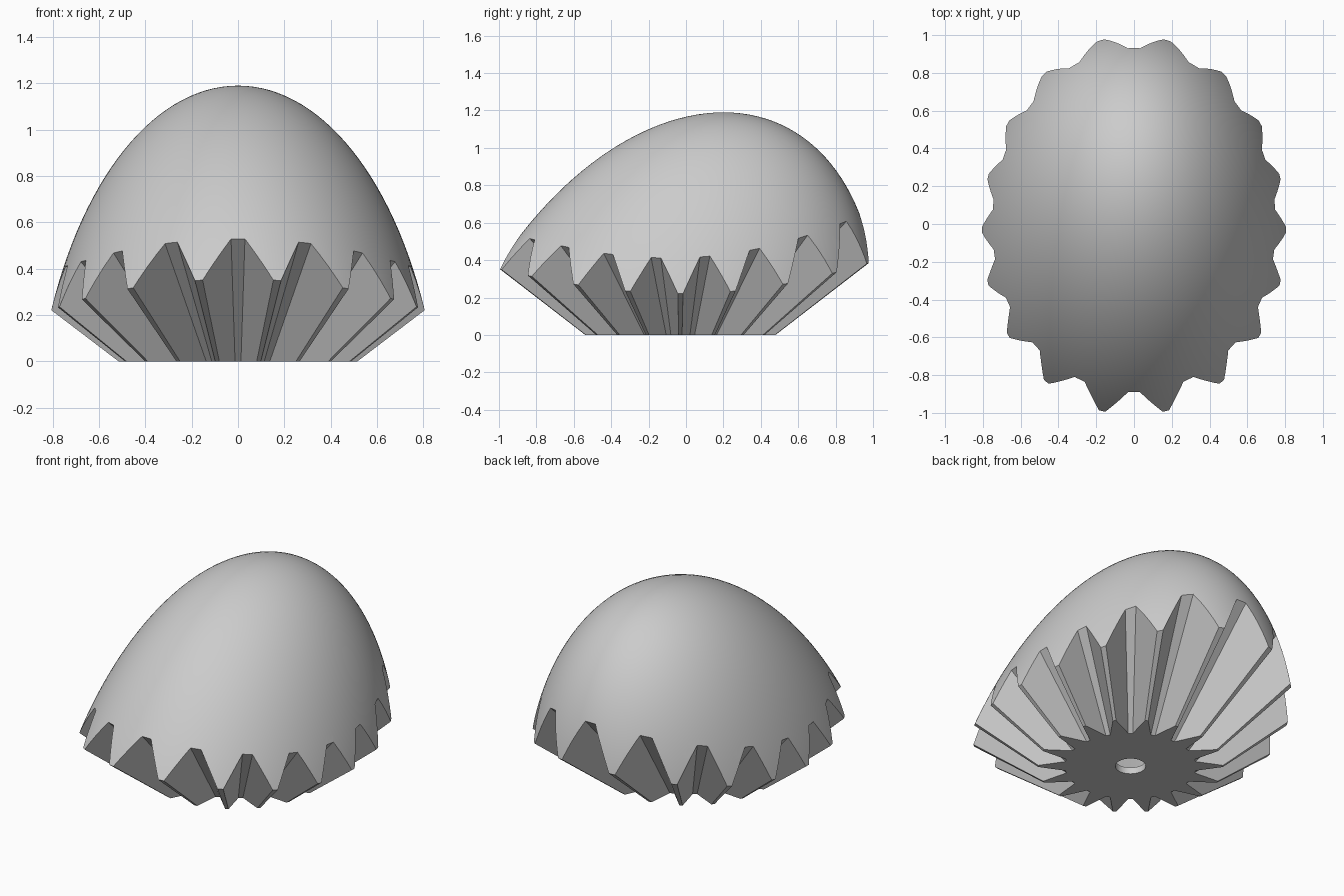
import bpy, bmesh
from math import sin, cos, pi, radians

cube = bpy.data.objects.get("Cube")
if cube:
    bpy.data.objects.remove(cube)

FLUTES = 18
CENTRE_Y = -0.03

grey = bpy.data.materials.new("plain grey")
grey.use_nodes = True
GREY = (0.6, 0.6, 0.6, 1)
grey.diffuse_color = GREY
grey.node_tree.nodes["Principled BSDF"].inputs["Base Color"].default_value = GREY


def new_object(name, bm):
    bmesh.ops.recalc_face_normals(bm, faces=bm.faces)
    mesh = bpy.data.meshes.new(name)
    bm.to_mesh(mesh)
    bm.free()
    mesh.materials.append(grey)
    obj = bpy.data.objects.new(name, mesh)
    bpy.context.collection.objects.link(obj)
    return obj


def leaning_dome(name, shrink=0.0):
    """Ellipsoid whose level slices slide backwards with height."""
    bm = bmesh.new()
    bmesh.ops.create_uvsphere(bm, u_segments=128, v_segments=80, radius=1)
    for v in bm.verts:
        z = v.co.z * (1.64 - shrink) - 0.45
        v.co = (v.co.x * (0.883 - shrink),
                v.co.y * (1.157 - shrink) + 0.245 * (z - 0.37), z)
    return new_object(name, bm)


def flared_solid(name, outline, z0, z1):
    """Loft a (radius, angle) outline along a cone, flaring upwards."""
    bm = bmesh.new()
    rings = []
    for z in (z0, z1):
        flare = 1 + z / 0.392
        rings.append([bm.verts.new((r * flare * sin(a), CENTRE_Y - r * flare * cos(a), z))
                      for r, a in outline])
    n = len(outline)
    for i in range(n):
        j = (i + 1) % n
        bm.faces.new((rings[0][i], rings[0][j], rings[1][j], rings[1][i]))
    for ring in rings:
        bm.faces.new(ring)
    return new_object(name, bm)


def combine(target, cutter, operation):
    cutter.hide_render = True
    mod = target.modifiers.new(operation.lower(), "BOOLEAN")
    mod.operation, mod.solver, mod.object = operation, "EXACT", cutter
    bpy.context.view_layer.objects.active = target
    bpy.ops.object.modifier_apply(modifier=mod.name)
    bpy.data.objects.remove(cutter)


# Star outline: narrow flat grooves between blunt ridges
star = []
for k in range(FLUTES):
    for radius, degrees in ((0.366, -2), (0.366, 2), (0.515, 9), (0.515, 11)):
        star.append((radius, 2 * pi * k / FLUTES + radians(degrees)))

# Outer body: dome trimmed by the fluted cone
body = leaning_dome("fluted_dome_shell")
combine(body, flared_solid("fluted_cone", star, 0, 1.5), "INTERSECT")

# Hollow inside and the round hole in the floor
cavity = leaning_dome("cavity", 0.06)
circle = [(0.32, 2 * pi * i / 72) for i in range(72)]
combine(cavity, flared_solid("cavity_cone", circle, 0.04, 1.5), "INTERSECT")
combine(body, cavity, "DIFFERENCE")

bm = bmesh.new()
bmesh.ops.create_cone(bm, cap_ends=True, segments=48, radius1=0.085, radius2=0.085, depth=0.3)
hole = new_object("floor_hole", bm)
hole.location.y = CENTRE_Y
bpy.context.view_layer.update()
combine(body, hole, "DIFFERENCE")

# Smooth dome, crisp flutes
bpy.ops.object.select_all(action="DESELECT")
body.select_set(True)
bpy.context.view_layer.objects.active = body
bpy.ops.object.shade_smooth_by_angle(angle=radians(12))
